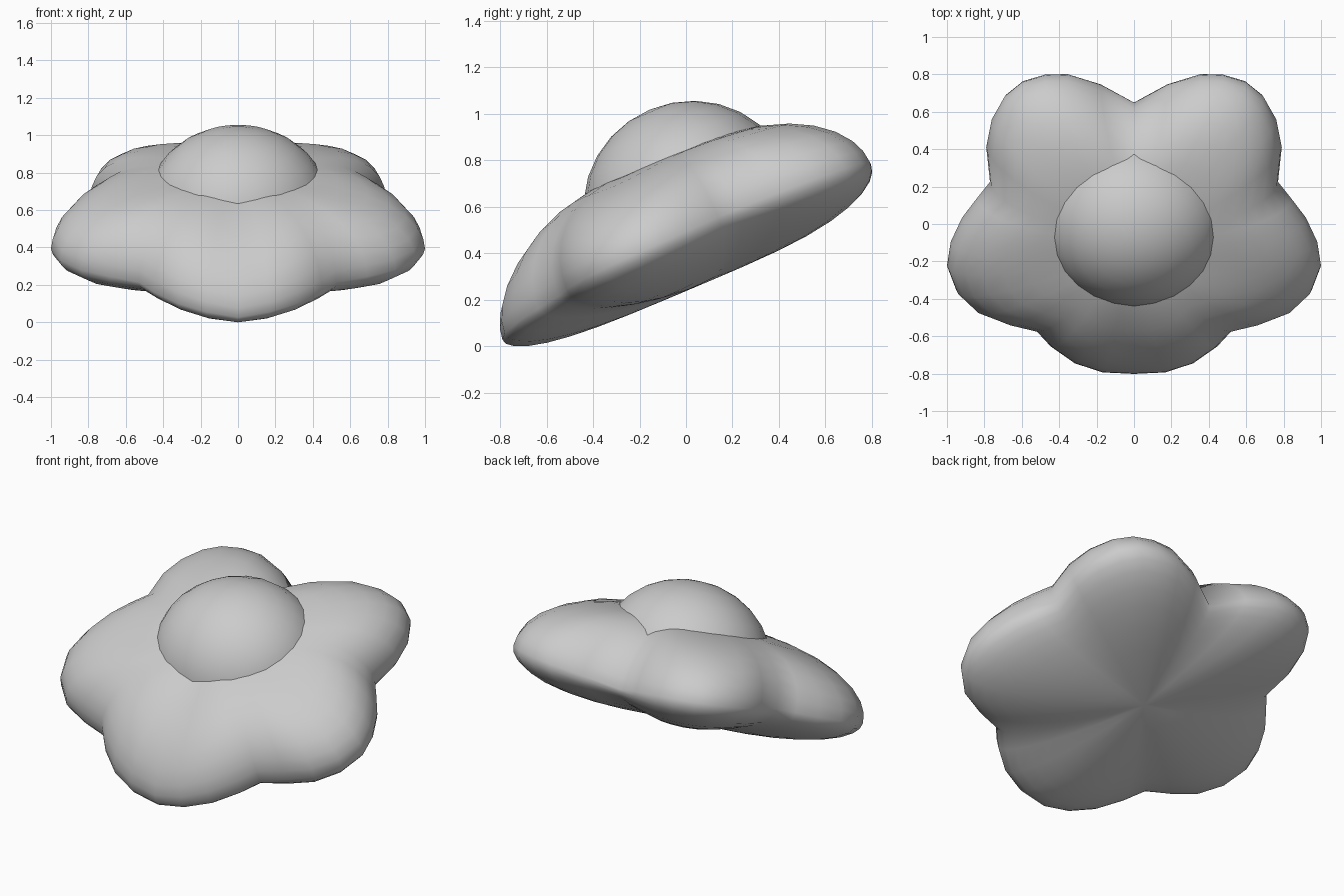
import bpy, bmesh, math
from mathutils import Matrix

if "Cube" in bpy.data.objects:
    bpy.data.objects.remove(bpy.data.objects["Cube"])

# Shared tilt: the blossom leans towards the front
TILT = Matrix.Translation((0, 0, 0.5)) @ Matrix.Rotation(math.radians(23), 4, 'X')

# Right half of the five-petal outline, from front tip to back notch
half = [(0, -.905), (.17, -.885), (.32, -.82), (.45, -.71), (.53, -.61),
        (.69, -.565), (.84, -.50), (.95, -.385), (1, -.24), (.98, -.10),
        (.92, .04), (.84, .155), (.77, .25), (.79, .45), (.76, .61),
        (.69, .74), (.60, .815), (.48, .85), (.36, .85), (.18, .785), (0, .67)]
outline = half + [(-x, y) for x, y in reversed(half[1:-1])]


def finish(bm, name):
    bmesh.ops.recalc_face_normals(bm, faces=bm.faces[:])
    bm.transform(TILT)
    for f in bm.faces:
        f.smooth = True
    me = bpy.data.meshes.new(name)
    bm.to_mesh(me)
    bm.free()
    ob = bpy.data.objects.new(name, me)
    bpy.context.collection.objects.link(ob)
    return ob


def height(x, y, f, top):
    # Puffy section: full on top between petals, shallow below the side petals
    r2 = x * x + y * y
    side = x * x / r2
    back = max(0, y) / math.sqrt(r2)
    ridge = math.cos(2.5 * math.atan2(x, -y)) ** 2
    rim = -.12 + .12 * math.sqrt(side) + .03 * back
    if top:
        p = 2 + side + 1.4 * (1 - ridge) + .6 * back * ridge
        return .335 * math.sqrt(1 - f ** p) + rim * f ** 3
    p = 1.7 + 2.2 * ridge * (1 - .8 * side)
    return rim - (rim + .235) * math.sqrt(1 - f ** p)


# Petals: rings running from the top centre over the rim to the bottom centre
bm = bmesh.new()
steps = [.2, .4, .56, .7, .81, .9, .96, .99]
levels = [(f, True) for f in steps] + [(1, True)] + [(f, False) for f in reversed(steps)]
rings = [[bm.verts.new((x * f, y * f, height(x, y, f, t))) for x, y in outline]
         for f, t in levels]
n = len(outline)
for a, b in zip(rings, rings[1:]):
    for i in range(n):
        j = (i + 1) % n
        bm.faces.new((a[i], a[j], b[j], b[i]))
for ring, z in ((rings[0], .335), (rings[-1], -.235)):
    c = bm.verts.new((0, 0, z))
    for i in range(n):
        bm.faces.new((ring[i], ring[(i + 1) % n], c))
petals = finish(bm, "flower_petals")

# Domed centre, its lower half flattened inside the petals
bm = bmesh.new()
bmesh.ops.create_uvsphere(bm, u_segments=24, v_segments=14, radius=1)
for v in bm.verts:
    if v.co.z < 0:
        v.co.z *= .15
bm.transform(Matrix.Translation((0, .065, .115)) @ Matrix.Diagonal((.49, .455, .43, 1)))
centre = finish(bm, "flower_centre")

# Rest on the ground and centre front to back
pts = [v.co for v in petals.data.vertices]
low = min(p.z for p in pts)
mid = (min(p.y for p in pts) + max(p.y for p in pts)) / 2
for ob in (petals, centre):
    ob.data.transform(Matrix.Translation((0, -mid, -low)))
